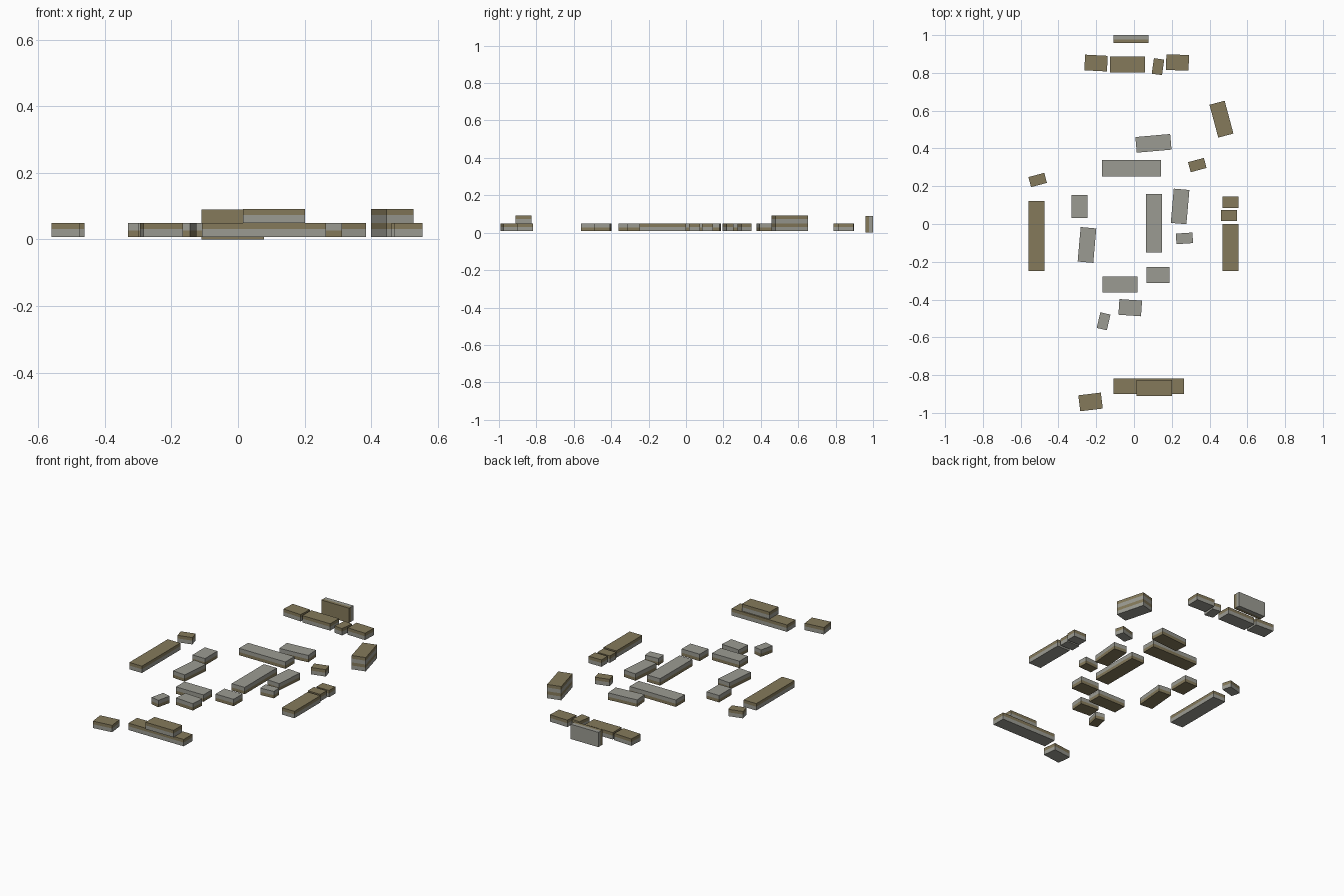
import bpy, bmesh, math
from mathutils import Matrix

if "Cube" in bpy.data.objects:
    bpy.data.objects.remove(bpy.data.objects["Cube"])

def mat(name, c):
    m = bpy.data.materials.new(name)
    m.diffuse_color = (*c, 1)
    m.use_nodes = True
    m.node_tree.nodes["Principled BSDF"].inputs["Base Color"].default_value = m.diffuse_color
    return m

MOSS = mat("olive brown", (0.235, 0.195, 0.105))
STONE = mat("stone grey", (0.33, 0.33, 0.29))
H, Z0, SPLIT = 0.042, 0.008, 0.55     # block thickness, lowest level, grey share

def block(name, x, y, w, d, rot=0, z=Z0, flip=False, stand=False):
    """Two-tone block: grey lower layer, olive upper layer."""
    bm = bmesh.new()
    bmesh.ops.create_cube(bm, size=1, matrix=Matrix.Diagonal((w, d, H, 1)))
    cut = H * (SPLIT - 0.5)
    bmesh.ops.bisect_plane(bm, geom=bm.verts[:] + bm.edges[:] + bm.faces[:],
                           plane_co=(0, 0, cut), plane_no=(0, 0, 1))
    for f in bm.faces:
        f.material_index = 0 if f.calc_center_median().z > cut else 1
    me = bpy.data.meshes.new(name)
    if flip:
        bm.transform(Matrix.Rotation(math.pi, 4, 'X'))
    if stand:
        bm.transform(Matrix.Rotation(math.pi / 2, 4, 'X'))
    bm.to_mesh(me)
    bm.free()
    me.materials.append(MOSS)
    me.materials.append(STONE)
    ob = bpy.data.objects.new(name, me)
    ob.location = (x, y, z + (d if stand else H) / 2)
    ob.rotation_euler.z = math.radians(rot)
    bpy.context.collection.objects.link(ob)

# outer blocks, olive side up: x, y, width, depth, turn
outer = [
    (-.201, .852, .12, .083, -3), (-.034, .845, .187, .085, 0), (.127, .833, .055, .083, -8),
    (.23, .855, .12, .083, -2), (.463, .555, .083, .18, 15), (.335, .312, .087, .055, 15),
    (.512, .115, .085, .06, 0), (.503, .045, .085, .06, 0), (.512, -.124, .085, .25, 0),
    (-.517, -.063, .085, .37, 0), (-.51, .233, .087, .055, 15), (.078, -.859, .373, .083, 0),
    (-.23, -.942, .12, .085, 7)]
for i, b in enumerate(outer):
    block(f"outer_block_{i + 1}", *b)

# inner blocks, grey side up
inner = [
    (.103, .427, .185, .083, 5), (-.013, .295, .312, .087, 0), (-.288, .093, .085, .12, 0),
    (-.249, -.111, .083, .183, -5), (.106, .005, .087, .31, 0), (.244, .093, .083, .182, -5),
    (.267, -.076, .088, .056, 4), (.128, -.27, .122, .085, 0), (-.073, -.32, .185, .083, 0),
    (-.02, -.443, .12, .083, -4), (-.161, -.515, .055, .085, -13)]
for i, b in enumerate(inner):
    block(f"inner_block_{i + 1}", *b, flip=True)

# stacked blocks and the slab standing on edge
block("stacked_front_block", .108, -.868, .187, .085, z=Z0 + H)
block("stacked_side_block", .463, .555, .083, .18, 15, z=Z0 + H)
block("standing_block", -.016, .98, .187, .09, z=0, stand=True)
